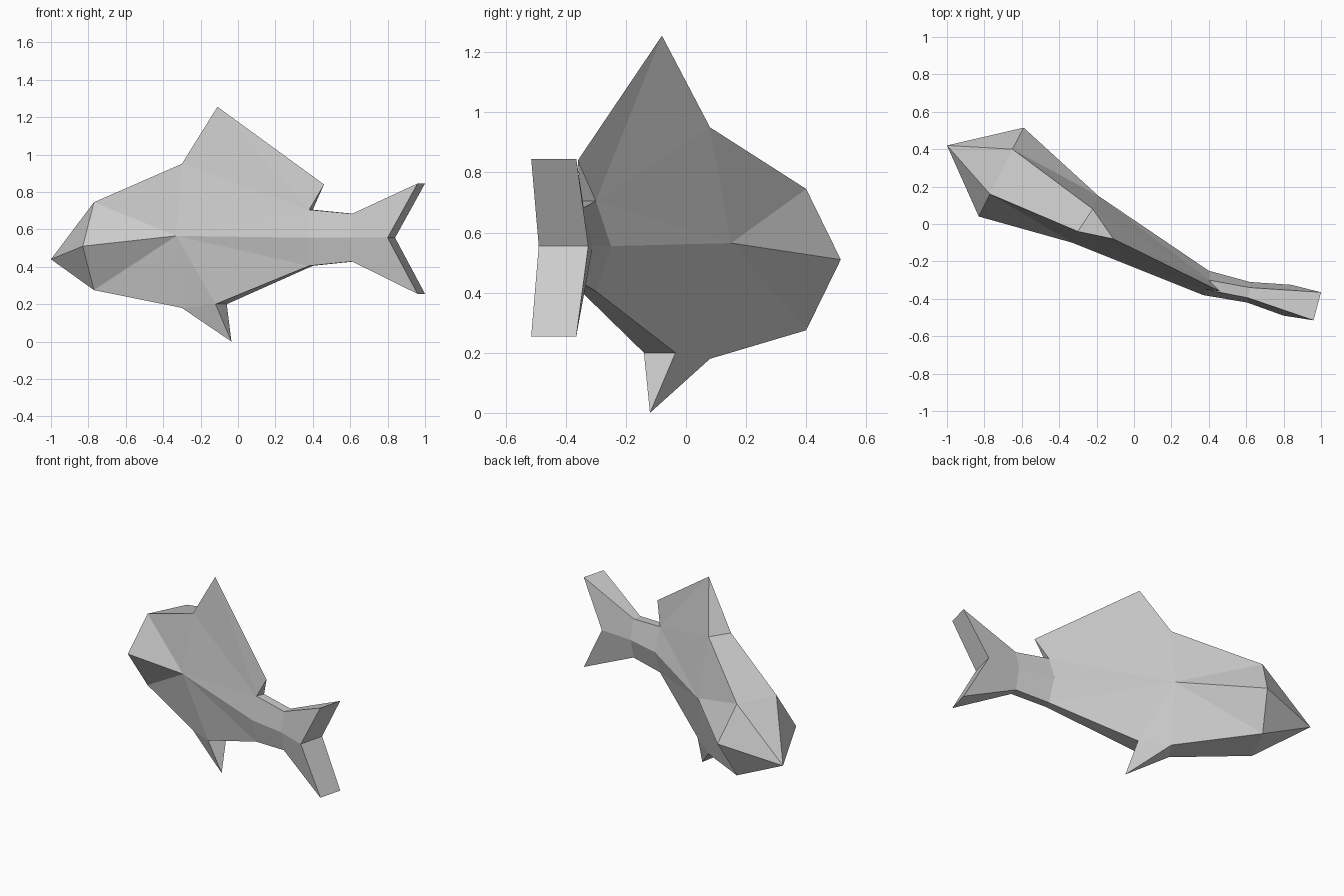
import bpy
import bmesh
from mathutils import Vector

if "Cube" in bpy.data.objects:
    bpy.data.objects.remove(bpy.data.objects["Cube"], do_unlink=True)

grey = bpy.data.materials.new("light grey")
grey.use_nodes = True
colour = (0.6, 0.6, 0.6, 1)
grey.diffuse_color = colour
grey.node_tree.nodes["Principled BSDF"].inputs["Base Color"].default_value = colour


def ring(front_mid, front_edge, back_edge, back_mid, top_z, mid_z, bottom_z):
    """Six-sided cross-section, as top, middle and bottom points per side."""
    def side(edge, mid):
        return [Vector((*edge, top_z)), Vector((*mid, mid_z)), Vector((*edge, bottom_z))]
    return side(front_edge, front_mid), side(back_edge, back_mid)


def loop(section):
    front, back = section
    return front + back[::-1]


def fan(hub, points):
    return [(hub, a, b) for a, b in zip(points, points[1:])]


def build(name, faces):
    """Join the faces into one closed flat-shaded part."""
    bm = bmesh.new()
    for face in faces:
        bm.faces.new([bm.verts.new(p) for p in face])
    bmesh.ops.remove_doubles(bm, verts=bm.verts, dist=0.0005)
    bmesh.ops.recalc_face_normals(bm, faces=bm.faces)
    mesh = bpy.data.meshes.new(name)
    bm.to_mesh(mesh)
    bm.free()
    mesh.materials.append(grey)
    bpy.context.collection.objects.link(bpy.data.objects.new(name, mesh))


# Cross-sections from head to tail stalk
head = ring((-0.83, 0.04), (-0.77, 0.16), (-0.65, 0.40), (-0.59, 0.515), 0.745, 0.51, 0.275)
chest = ring((-0.33, -0.10), (-0.30, -0.04), (-0.22, 0.08), (-0.19, 0.15), 0.95, 0.565, 0.18)
rear = ring((0.37, -0.38), (0.38, -0.35), (0.40, -0.30), (0.40, -0.25), 0.705, 0.555, 0.405)
stalk = ring((0.605, -0.42), (0.61, -0.395), (0.62, -0.34), (0.62, -0.31), 0.683, 0.555, 0.428)
fork = ring((0.80, -0.49), (0.96, -0.515), (1.0, -0.365), (0.84, -0.325), 0.845, 0.555, 0.255)

nose = Vector((-1, 0.42, 0.44))
keel = Vector((-0.12, -0.14, 0.2)), Vector((-0.06, -0.035, 0.2))

# Body: snout, flanks, back and underside
body = fan(nose, loop(head) + [head[0][0]])
for h, c, r, s, k in zip(head, chest, rear, stalk, keel):
    body += fan(c[1], [c[0], h[0], h[1], h[2], c[2], k, r[2], r[1], r[0], c[0]])
    body += [(r[i], s[i], s[i + 1], r[i + 1]) for i in (0, 1)]


def bridge(a, b, level):
    """Strip across the fish between two sections."""
    return (a[0][level], a[1][level], b[1][level], b[0][level])


for a, b in ((head, chest), (chest, rear), (rear, stalk)):
    body.append(bridge(a, b, 0))
for a, b in ((head, chest), (rear, stalk)):
    body.append(bridge(a, b, 2))
body.append((chest[0][2], chest[1][2], keel[1], keel[0]))
body.append((keel[0], keel[1], rear[1][2], rear[0][2]))
body.append(loop(stalk))
build("fish_body", body)

# Dorsal fin: wedge rising to a sharp ridge
peak = Vector((-0.11, -0.08, 1.255))
trail = Vector((0.46, -0.36, 0.84))
dorsal = [bridge(chest, rear, 0),
          (chest[0][0], chest[1][0], peak),
          (rear[0][0], rear[1][0], trail)]
for c, r in zip(chest, rear):
    dorsal += fan(peak, [c[0], r[0], trail])
build("dorsal_fin", dorsal)

# Belly fin: four-sided spike
tip = Vector((-0.035, -0.12, 0))
base = [chest[0][2], chest[1][2], keel[1], keel[0]]
build("belly_fin", fan(tip, base + base[:1]) + [base])

# Forked tail
tail = [loop(stalk)]
for s, f in zip(stalk, fork):
    tail += [(s[i], f[i], f[i + 1], s[i + 1]) for i in (0, 1)]
for level in (0, 2):
    tail.append(bridge(stalk, fork, level))
    tail.append((fork[0][level], fork[1][level], fork[1][1], fork[0][1]))
build("tail_fin", tail)
